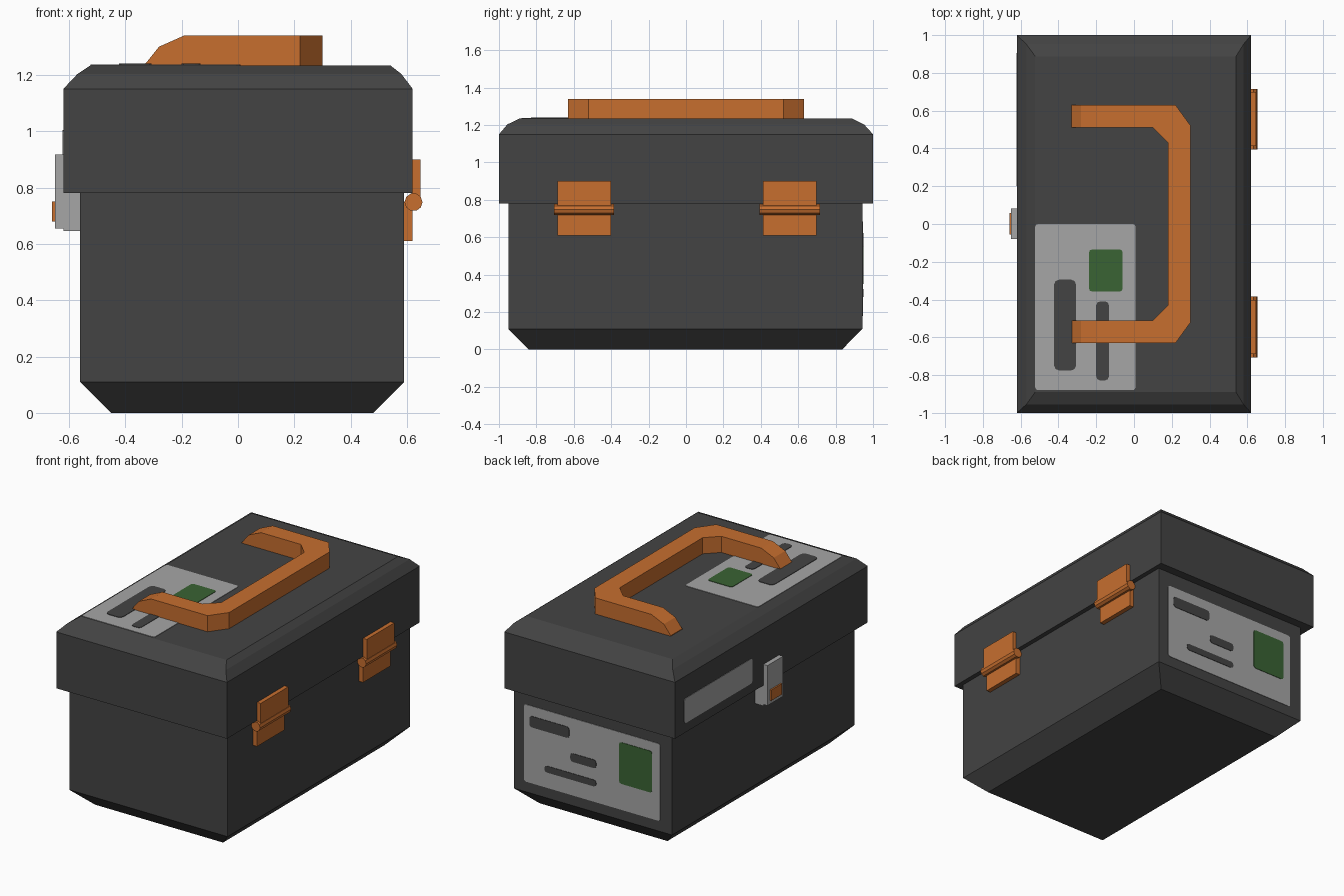
import bpy, bmesh, math
from mathutils import Vector

if "Cube" in bpy.data.objects:
    bpy.data.objects.remove(bpy.data.objects["Cube"])


def material(name, rgb):
    m = bpy.data.materials.new(name)
    m.diffuse_color = (*rgb, 1)
    m.use_nodes = True
    m.node_tree.nodes["Principled BSDF"].inputs["Base Color"].default_value = m.diffuse_color
    return m


DARK = material("charcoal", (0.057, 0.057, 0.057))
ORANGE = material("orange", (0.57, 0.157, 0.028))
GREY = material("light grey", (0.38, 0.38, 0.38))
GREEN = material("green", (0.042, 0.125, 0.033))


def make_object(name, verts, faces, mat):
    me = bpy.data.meshes.new(name)
    me.from_pydata([tuple(v) for v in verts], [], faces)
    bm = bmesh.new()
    bm.from_mesh(me)
    bmesh.ops.recalc_face_normals(bm, faces=bm.faces)
    bm.to_mesh(me)
    bm.free()
    me.materials.append(mat)
    ob = bpy.data.objects.new(name, me)
    bpy.context.collection.objects.link(ob)
    return ob


def loft(name, rings, mat):
    """Skin equal-sized rings of points and cap both ends."""
    n = len(rings[0])
    verts = [p for r in rings for p in r]
    faces = [list(range(n)), [len(verts) - n + i for i in range(n)]]
    for k in range(len(rings) - 1):
        for i in range(n):
            j = (i + 1) % n
            faces.append([k * n + i, k * n + j, (k + 1) * n + j, (k + 1) * n + i])
    return make_object(name, verts, faces, mat)


def rect(x0, x1, y0, y1, z):
    return [(x0, y0, z), (x1, y0, z), (x1, y1, z), (x0, y1, z)]


def box(name, x0, x1, y0, y1, z0, z1, mat):
    return loft(name, [rect(x0, x1, y0, y1, z0), rect(x0, x1, y0, y1, z1)], mat)


def plate(name, origin, u, v, n, u0, u1, v0, v1, lift, mat, r=0.015):
    """Thin round-cornered plate lying on a face with axes u, v and normal n."""
    o, u, v, n = Vector(origin), Vector(u), Vector(v), Vector(n)
    pts = []
    for k, (cu, cv) in enumerate([(u1 - r, v1 - r), (u0 + r, v1 - r),
                                  (u0 + r, v0 + r), (u1 - r, v0 + r)]):
        for s in range(3):
            a = math.radians(90 * k + 45 * s)
            pts.append(o + u * (cu + r * math.cos(a)) + v * (cv + r * math.sin(a)))
    return loft(name, [[p - n * 0.001 for p in pts], [p + n * lift for p in pts]], mat)


# Tapered body and chamfered lid
loft("body", [rect(-0.45, 0.48, -0.84, 0.835, 0),
              rect(-0.56, 0.59, -0.95, 0.943, 0.11),
              rect(-0.56, 0.59, -0.95, 0.943, 0.785)], DARK)
loft("lid", [rect(-0.62, 0.62, -1, 1, 0.78),
             rect(-0.62, 0.62, -1, 1, 1.15),
             rect(-0.57, 0.58, -0.955, 0.952, 1.203),
             rect(-0.523, 0.54, -0.89, 0.888, 1.234)], DARK)

# Carry handle: stations of (outer x, y, inner x, y, top z), mirrored in y
half = [(-0.33, 0.63, -0.33, 0.51, 1.238), (-0.28, 0.63, -0.28, 0.51, 1.30),
        (-0.19, 0.63, -0.19, 0.51, 1.34), (0.22, 0.63, 0.10, 0.51, 1.34),
        (0.30, 0.52, 0.18, 0.43, 1.34)]
stations = half + [(a, -b, c, -d, t) for a, b, c, d, t in reversed(half)]
loft("handle", [[(a, b, 1.232), (a, b, t), (c, d, t), (c, d, 1.232)]
                for a, b, c, d, t in stations], ORANGE)

# Two hinges on the right side
for side, cy in (("front", -0.545), ("back", 0.555)):
    box(side + "_hinge_upper_leaf", 0.615, 0.647, cy - 0.143, cy + 0.143, 0.75, 0.90, ORANGE)
    box(side + "_hinge_lower_leaf", 0.585, 0.62, cy - 0.143, cy + 0.143, 0.61, 0.75, ORANGE)
    loft(side + "_hinge_pin",
         [[(0.623 + 0.032 * math.cos(i * math.pi / 5), y,
            0.748 + 0.032 * math.sin(i * math.pi / 5)) for i in range(10)]
          for y in (cy - 0.161, cy + 0.161)], ORANGE)

# Latch on the left side
box("latch_base", -0.62, -0.555, -0.08, 0.083, 0.645, 0.78, GREY)
box("latch_plate", -0.65, -0.615, -0.08, 0.083, 0.655, 0.918, GREY)
box("latch_button", -0.66, -0.645, -0.055, 0.058, 0.68, 0.75, ORANGE)

# Label on the lid top
top = ((0, 0, 1.234), (1, 0, 0), (0, 1, 0), (0, 0, 1))
plate("lid_label", *top, -0.523, 0.008, -0.88, 0, 0.003, GREY)
plate("lid_label_patch", *top, -0.238, -0.06, -0.357, -0.135, 0.006, GREEN)
plate("lid_label_wide_bar", *top, -0.423, -0.307, -0.775, -0.295, 0.006, DARK, 0.025)
plate("lid_label_thin_bar", *top, -0.20, -0.133, -0.828, -0.41, 0.006, DARK, 0.02)

# Label on the back of the body
back = ((0, 0.943, 0), (1, 0, 0), (0, 0, 1), (0, 1, 0))
plate("back_label", *back, -0.475, 0.515, 0.178, 0.685, 0.003, GREY)
plate("back_label_patch", *back, -0.417, -0.178, 0.35, 0.622, 0.006, GREEN)
for i, b in enumerate([(0.184, 0.474, 0.547, 0.62), (-0.011, 0.177, 0.40, 0.455),
                       (-0.011, 0.365, 0.28, 0.323)]):
    plate("back_label_bar_%d" % (i + 1), *back, *b, 0.006, DARK, 0.018)

# Plain label on the left side of the lid
plate("side_label", (-0.62, 0, 0), (0, 1, 0), (0, 0, 1), (-1, 0, 0),
      0.2, 0.905, 0.842, 1.005, 0.003, GREY)
